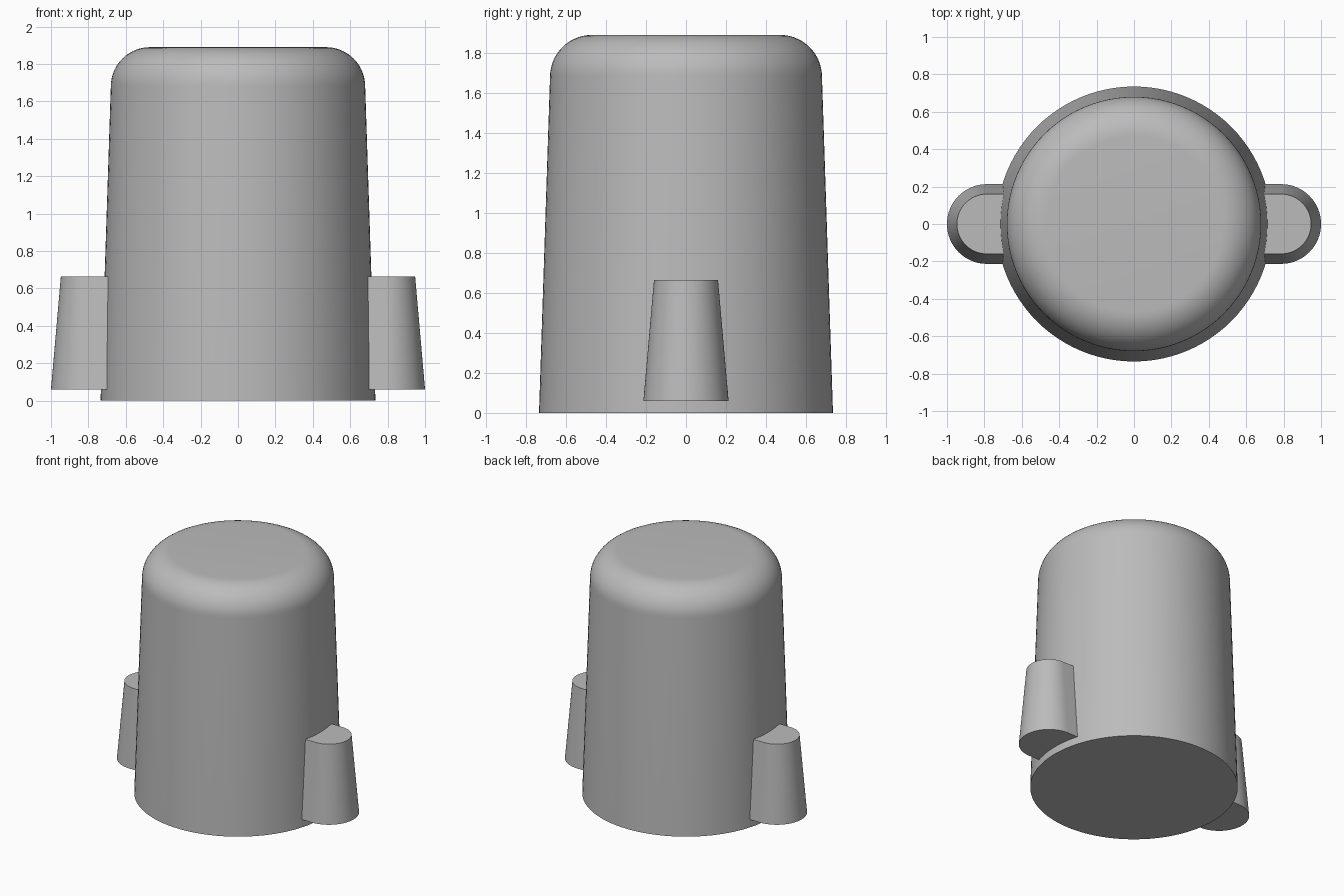
import bpy
import bmesh
import math

cube = bpy.data.objects.get("Cube")
if cube:
    bpy.data.objects.remove(cube, do_unlink=True)

grey = bpy.data.materials.new("plain_grey")
grey.use_nodes = True
colour = (0.5, 0.5, 0.5, 1)
grey.diffuse_color = colour
grey.node_tree.nodes["Principled BSDF"].inputs["Base Color"].default_value = colour


def loft(name, rings):
    """Skin a stack of closed rings and cap both ends."""
    bm = bmesh.new()
    loops = [[bm.verts.new(p) for p in ring] for ring in rings]
    n = len(loops[0])
    for low, high in zip(loops, loops[1:]):
        for i in range(n):
            j = (i + 1) % n
            bm.faces.new((low[i], low[j], high[j], high[i]))
    bm.faces.new(loops[0][::-1])
    bm.faces.new(loops[-1])
    bmesh.ops.recalc_face_normals(bm, faces=bm.faces)
    mesh = bpy.data.meshes.new(name)
    bm.to_mesh(mesh)
    bm.free()
    mesh.materials.append(grey)
    obj = bpy.data.objects.new(name, mesh)
    bpy.context.collection.objects.link(obj)
    bpy.ops.object.select_all(action="DESELECT")
    obj.select_set(True)
    bpy.context.view_layer.objects.active = obj
    bpy.ops.object.shade_smooth_by_angle(angle=math.radians(30))
    return obj


def circle(r, z, n=96):
    return [(r * math.cos(math.tau * i / n), r * math.sin(math.tau * i / n), z)
            for i in range(n)]


# Tapered body with a rounded top edge
fillet, flat_r, shoulder, steps = 0.21, 0.47, 1.68, 14
profile = [(0.735, 0)]
for i in range(steps + 1):
    a = math.pi / 2 * i / steps
    profile.append((flat_r + fillet * math.cos(a), shoulder + fillet * math.sin(a)))
body = loft("body", [circle(r, z) for r, z in profile])


# Tapered side lugs: a half-round outer end running back into the body
def lug_ring(side, r, z, centre=0.787, root=0.62, n=32):
    arc = [math.pi * (i / n - 0.5) for i in range(n + 1)]
    pts = [(root, -r)]
    pts += [(centre + r * math.cos(a), r * math.sin(a)) for a in arc]
    pts.append((root, r))
    return [(side * x, y, z) for x, y in pts]


for label, side in (("left", 1), ("right", -1)):
    loft(label + "_lug", [lug_ring(side, 0.213, 0.06), lug_ring(side, 0.16, 0.665)])
